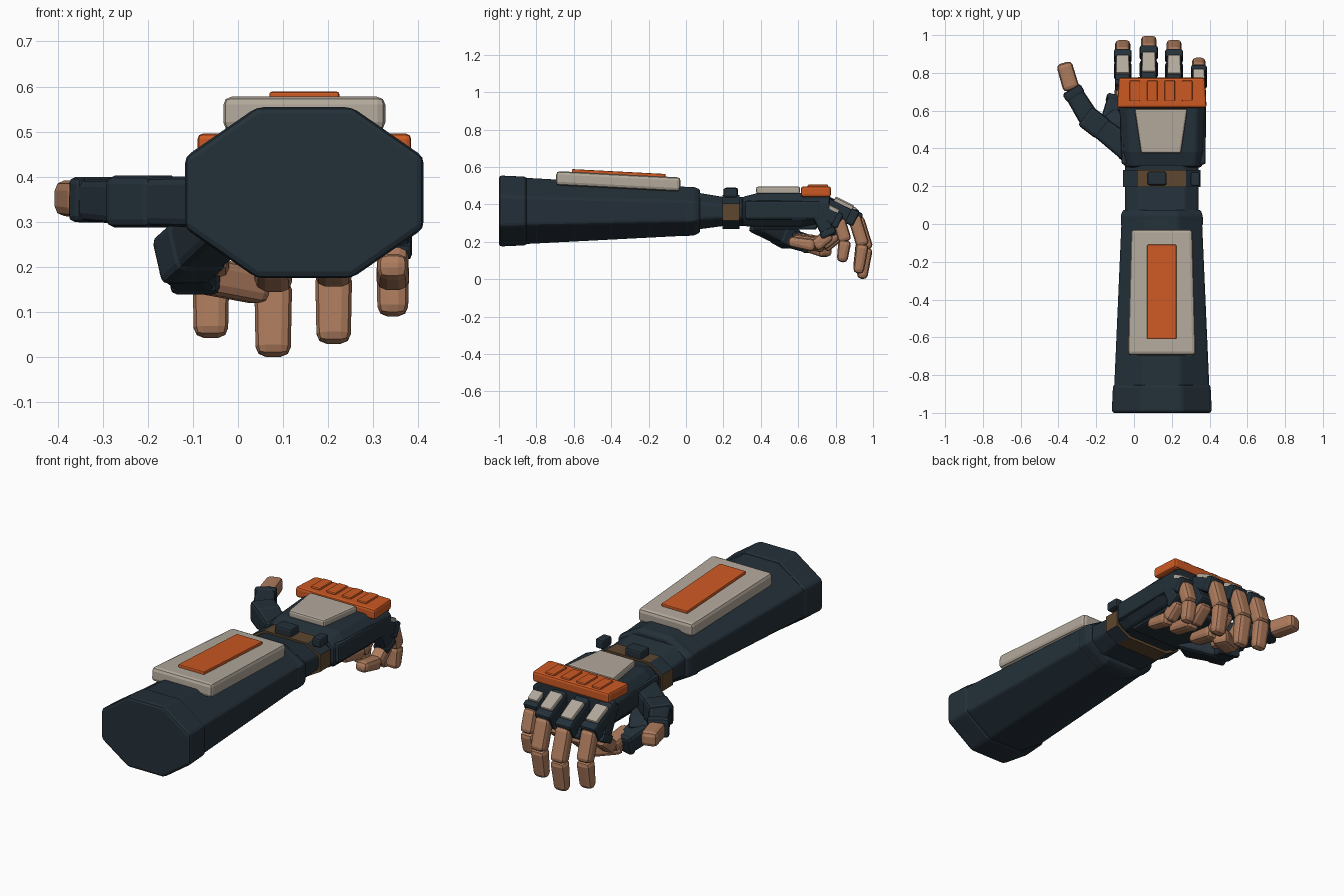
import bpy, bmesh
from mathutils import Vector, Matrix

if "Cube" in bpy.data.objects:
    bpy.data.objects.remove(bpy.data.objects["Cube"])

CX = 0.147  # arm centre line


def material(name, rgb):
    m = bpy.data.materials.new(name)
    m.diffuse_color = (*rgb, 1)
    m.use_nodes = True
    m.node_tree.nodes["Principled BSDF"].inputs["Base Color"].default_value = m.diffuse_color
    return m


NAVY = material("dark navy", (0.017, 0.029, 0.040))
ORANGE = material("orange", (0.60, 0.10, 0.017))
LIGHT = material("warm grey", (0.45, 0.395, 0.33))
SKIN = material("skin", (0.42, 0.20, 0.11))
BROWN = material("brown strap", (0.11, 0.062, 0.028))


def finish(name, bm, mats, bevel, segs=2):
    bmesh.ops.recalc_face_normals(bm, faces=bm.faces[:])
    if bevel:
        edges = [e for e in bm.edges if e.calc_face_angle(0) > 0.3]
        bmesh.ops.bevel(bm, geom=edges, offset=bevel, segments=segs,
                        affect='EDGES', profile=0.5, clamp_overlap=True)
    me = bpy.data.meshes.new(name)
    bm.to_mesh(me)
    bm.free()
    for m in mats:
        me.materials.append(m)
    ob = bpy.data.objects.new(name, me)
    bpy.context.collection.objects.link(ob)
    return ob


def seg(name, a, b, w, h, mat, w2=None, h2=None, bevel=0.012, side=None, segs=2):
    """Bevelled, optionally tapered block running from a to b."""
    a, b = Vector(a), Vector(b)
    y = (b - a).normalized()
    x = Vector(side) if side else y.cross(Vector((0, 0, 1)))
    x = (x - y * x.dot(y)).normalized()
    z = x.cross(y)
    bm = bmesh.new()
    bmesh.ops.create_cube(bm, size=1)
    for v in bm.verts:
        end = v.co.y > 0
        ww, hh = (w2 or w, h2 or h) if end else (w, h)
        v.co = (b if end else a) + x * v.co.x * ww + z * v.co.z * hh
    return finish(name, bm, [mat], bevel, segs)


def loft(name, sections, mats=(NAVY,), bevel=0.012, fx=0.4, fz=0.42):
    """Octagonal shell; sections are (y, centre x, half width, z low, z high)."""
    bm = bmesh.new()
    rings = []
    for y, cx, hx, lo, hi in sections:
        cz, hz = (lo + hi) / 2, (hi - lo) / 2
        pts = [(1, -fz), (1, fz), (fx, 1), (-fx, 1), (-1, fz), (-1, -fz), (-fx, -1), (fx, -1)]
        rings.append([bm.verts.new((cx + p * hx, y, cz + q * hz)) for p, q in pts])
    for r, s in zip(rings, rings[1:]):
        for i in range(8):
            j = (i + 1) % 8
            f = bm.faces.new((r[i], r[j], s[j], s[i]))
            f.material_index = i % 2 if len(mats) > 1 else 0
    bm.faces.new(rings[0])
    bm.faces.new(rings[-1][::-1])
    return finish(name, bm, mats, bevel)


# Forearm shell, end cuff and wrist
loft("elbow_cuff", [(-1, CX, 0.265, 0.175, 0.555), (-0.85, CX, 0.258, 0.182, 0.548)], bevel=0.015)
loft("forearm", [(-0.87, CX, 0.252, 0.188, 0.543), (0.04, CX, 0.212, 0.235, 0.492)])
loft("forearm_end_ring", [(-0.01, CX, 0.217, 0.23, 0.49), (0.045, CX, 0.217, 0.235, 0.493),
                          (0.075, CX, 0.205, 0.25, 0.48)], bevel=0.008)
loft("wrist", [(0.05, CX, 0.195, 0.265, 0.465), (0.2, CX, 0.195, 0.285, 0.44),
               (0.33, CX, 0.195, 0.285, 0.44)], fx=0.62, fz=0.45)

# Wrist strap: brown on the flats, dark on the slanted corners
loft("wrist_strap", [(0.195, CX, 0.205, 0.27, 0.45), (0.285, CX, 0.205, 0.27, 0.45)],
     mats=(BROWN, NAVY), bevel=0, fx=0.62, fz=0.5)
seg("strap_buckle", (0.122, 0.205, 0.462), (0.122, 0.278, 0.462), 0.1, 0.055, NAVY, bevel=0.01)
seg("strap_side_buckle", (0.325, 0.2, 0.462), (0.325, 0.275, 0.462), 0.05, 0.05, NAVY, bevel=0.01)

# Forearm armour plate and inlay
seg("forearm_plate", (CX, -0.695, 0.541), (CX, -0.03, 0.507), 0.36, 0.075, LIGHT, w2=0.325, bevel=0.018)
seg("forearm_inlay", (CX, -0.61, 0.576), (CX, -0.11, 0.55), 0.155, 0.026, ORANGE, bevel=0.005)

# Hand body, palm and back plates
loft("hand_body", [(0.3, 0.155, 0.205, 0.285, 0.44), (0.38, 0.155, 0.215, 0.28, 0.46),
                   (0.62, 0.15, 0.228, 0.28, 0.462), (0.77, 0.147, 0.232, 0.31, 0.45)],
     fx=0.8, fz=0.5)
for sx in (-1, 1):
    seg("hand_side_rail", (0.157 + sx * 0.2, 0.315, 0.37), (0.15 + sx * 0.208, 0.72, 0.37),
        0.045, 0.1, NAVY, side=(1, 0, 0))
seg("palm_pad", (CX, 0.36, 0.285), (CX, 0.7, 0.285), 0.34, 0.04, NAVY)
seg("hand_plate", (0.143, 0.375, 0.476), (0.143, 0.61, 0.476), 0.21, 0.038, LIGHT, w2=0.28, bevel=0.01)
seg("knuckle_guard", (0.147, 0.615, 0.468), (0.147, 0.775, 0.468), 0.475, 0.056, ORANGE,
    w2=0.455, bevel=0.012)
for i in range(4):
    x = 0.005 + i * 0.092
    seg("knuckle_stud", (x, 0.65, 0.493), (x, 0.76, 0.493), 0.055, 0.026, ORANGE, bevel=0.006)

# Fingers: one reaching set and one curled set under the palm
REACH = [(0, 0), (0.17, -0.085), (0.215, -0.23), (0.19, -0.398)]
CURL = [(0, 0), (0.075, -0.155), (-0.01, -0.225), (-0.18, -0.195)]
FINGERS = [("index", -0.06, 0.745, 0.41, 0.92, 0.082),
           ("middle", 0.078, 0.75, 0.40, 1.0, 0.084),
           ("ring", 0.212, 0.742, 0.405, 0.94, 0.082),
           ("little", 0.343, 0.70, 0.37, 0.70, 0.073)]
X = (1, 0, 0)
for fname, x, by, bz, s, w in FINGERS:
    for pose, path in (("reaching", REACH), ("curled", CURL)):
        k = s if pose == "reaching" else 0.5 + s / 2
        p = [Vector((x, by + k * dy, bz + k * dz)) for dy, dz in path]
        n = f"{pose}_{fname}"
        d = p[1] - p[0]
        up = Vector(X).cross(d).normalized()
        seg(n + "_sleeve", p[0] - d * 0.15, p[1], w, 0.075, NAVY, bevel=0.014, side=X)
        seg(n + "_sleeve_band", p[0] + d * 0.78, p[1] + d * 0.06, w + 0.012, 0.087, NAVY,
            bevel=0.012, side=X)
        seg(n + "_middle", p[1] - (p[2] - p[1]) * 0.1, p[2] + (p[2] - p[1]) * 0.08, w * 0.95, 0.07,
            SKIN, bevel=0.02, side=X)
        seg(n + "_tip", p[2], p[3], w, 0.07, SKIN, w2=w * 0.92, h2=0.056, bevel=0.022, side=X)
        if pose == "reaching":
            seg(n + "_plate", p[0] + d * 0.2 + up * 0.042, p[0] + d * 0.82 + up * 0.042,
                w * 0.88, 0.026, LIGHT, w2=w * 0.8, bevel=0.006, side=X)

# Thumbs: one spread outward, one folded under the palm
THUMBS = [("spread", [(-0.02, 0.39, 0.345), (-0.235, 0.555, 0.345), (-0.33, 0.71, 0.35),
                      (-0.372, 0.853, 0.353)]),
          ("folded", [(-0.02, 0.38, 0.31), (-0.12, 0.55, 0.22), (-0.09, 0.67, 0.185),
                      (0.06, 0.75, 0.155)])]
for pose, pts in THUMBS:
    p = [Vector(q) for q in pts]
    n = f"{pose}_thumb"
    seg(n + "_base", p[0], p[1], 0.135, 0.115, NAVY, w2=0.11, h2=0.105, bevel=0.018)
    seg(n + "_joint", p[1].lerp(p[0], 0.35), p[1].lerp(p[0], -0.12), 0.125, 0.115, NAVY, bevel=0.018)
    seg(n + "_sleeve", p[1].lerp(p[2], -0.1), p[2], 0.112, 0.1, NAVY, w2=0.098, h2=0.092, bevel=0.018)
    seg(n + "_band", p[2].lerp(p[1], 0.25), p[2].lerp(p[1], -0.03), 0.11, 0.1, NAVY, bevel=0.014)
    seg(n + "_tip", p[2], p[3], 0.088, 0.082, SKIN, w2=0.084, h2=0.078, bevel=0.022)
